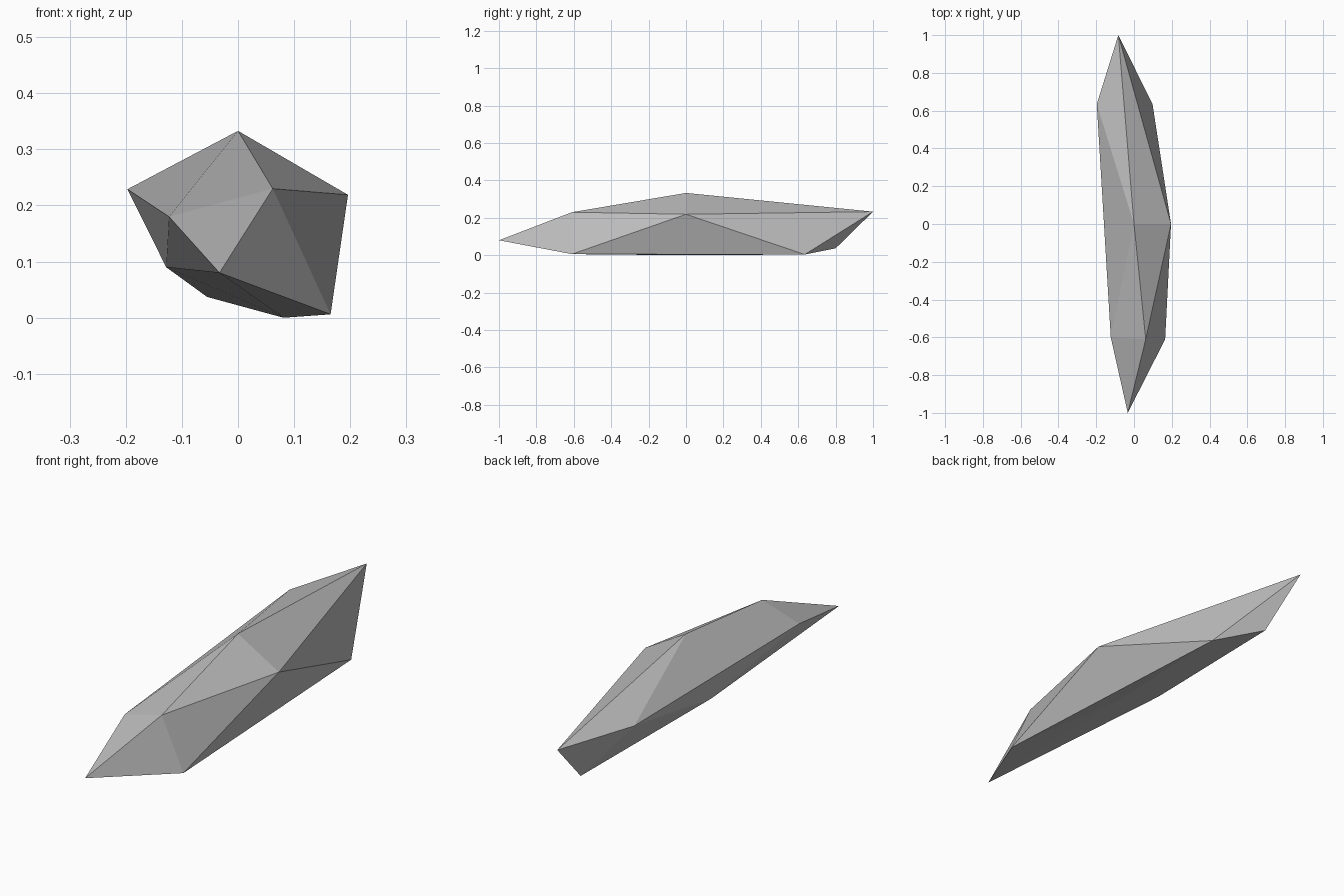
import bpy
import bmesh

if "Cube" in bpy.data.objects:
    bpy.data.objects.remove(bpy.data.objects["Cube"], do_unlink=True)

# Plain grey stone
stone = bpy.data.materials.new("stone_grey")
stone.use_nodes = True
GREY = (0.5, 0.5, 0.5, 1)
stone.diffuse_color = GREY
stone.node_tree.nodes["Principled BSDF"].inputs["Base Color"].default_value = GREY

# Two five-sided rings between a top and a bottom point
TOP = (0, 0, 0.333)
UPPER = [(-0.123, -0.6, 0.18), (0.062, -0.61, 0.23), (0.196, 0, 0.219),
         (-0.083, 1, 0.233), (-0.197, 0.635, 0.229)]
LOWER = [(-0.033, -1, 0.08), (0.165, -0.61, 0.006), (0.098, 0.635, 0.004),
         (-0.055, 0.8, 0.037), (-0.128, 0.01, 0.09)]
BOTTOM = (0.081, 0, 0)

bm = bmesh.new()
top, bottom = bm.verts.new(TOP), bm.verts.new(BOTTOM)
upper = [bm.verts.new(p) for p in UPPER]
lower = [bm.verts.new(p) for p in LOWER]

# Cap, zigzag belt and base facets
for i in range(5):
    j = (i + 1) % 5
    bm.faces.new((top, upper[i], upper[j]))
    bm.faces.new((upper[i], lower[i], upper[j]))
    bm.faces.new((upper[j], lower[i], lower[j]))
    bm.faces.new((bottom, lower[j], lower[i]))
bmesh.ops.recalc_face_normals(bm, faces=bm.faces)

mesh = bpy.data.meshes.new("stone_shard")
bm.to_mesh(mesh)
bm.free()
mesh.materials.append(stone)
shard = bpy.data.objects.new("stone_shard", mesh)
bpy.context.collection.objects.link(shard)
